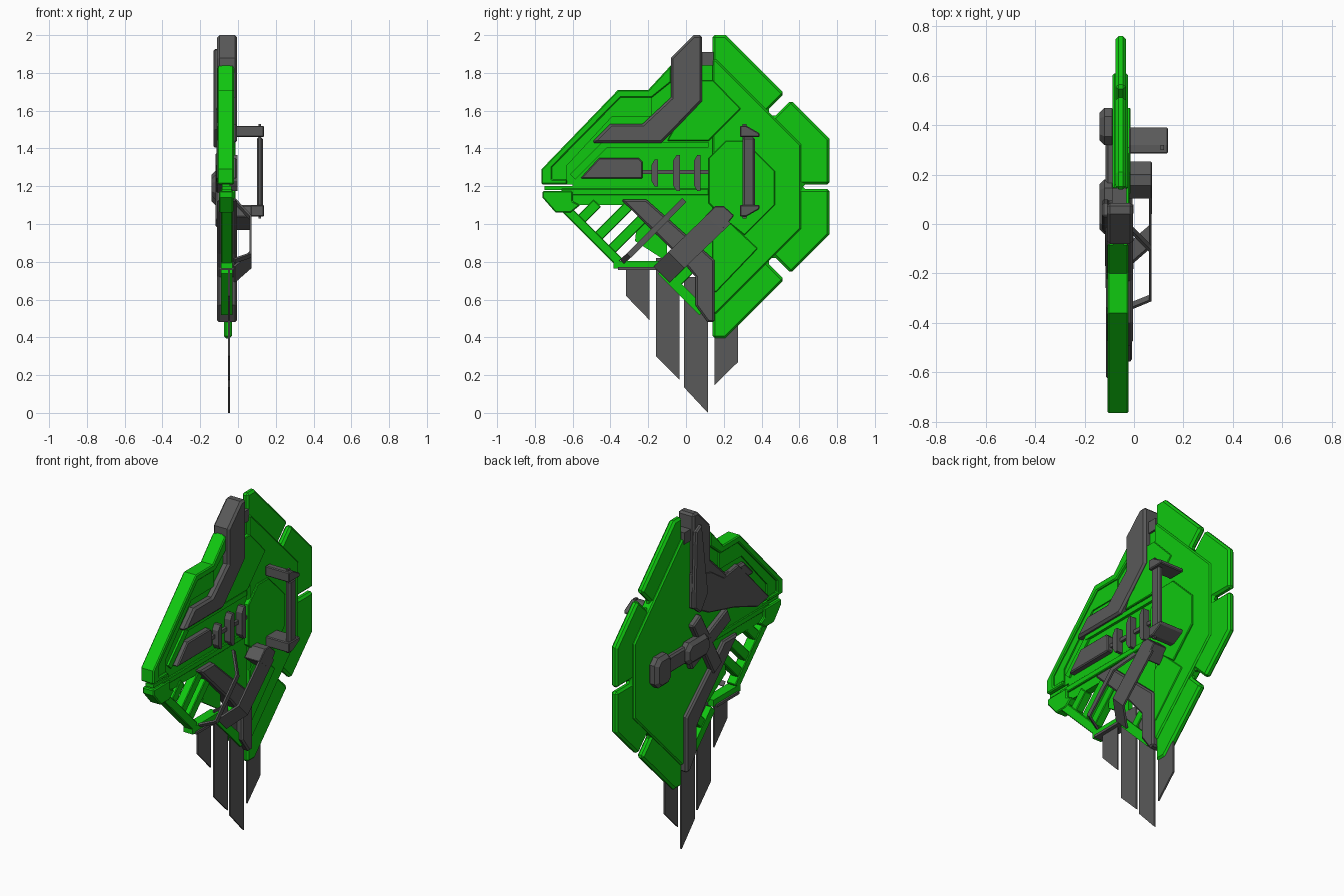
import bpy, bmesh, math
from mathutils import Vector


def material(name, col):
    m = bpy.data.materials.new(name)
    m.diffuse_color = (*col, 1)
    return m


GREEN = material("green", (0.005, 0.58, 0.005))
GREY = material("dark_grey", (0.1, 0.1, 0.1))


def finish(name, bm, mat, bevel=0):
    bmesh.ops.recalc_face_normals(bm, faces=bm.faces)
    me = bpy.data.meshes.new(name)
    bm.to_mesh(me)
    bm.free()
    me.materials.append(mat)
    ob = bpy.data.objects.new(name, me)
    bpy.context.collection.objects.link(ob)
    if bevel:
        b = ob.modifiers.new("chamfer", 'BEVEL')
        b.width, b.segments = bevel, 1
        b.limit_method, b.angle_limit = 'ANGLE', math.radians(60)
    return ob


def plate(name, pts, x0, x1, mat, bevel=0):
    """Profile in (y, z) extruded from x0 to x1."""
    bm = bmesh.new()
    f = bm.faces.new([bm.verts.new((x0, y, z)) for y, z in pts])
    r = bmesh.ops.extrude_face_region(bm, geom=[f])
    vs = [v for v in r['geom'] if isinstance(v, bmesh.types.BMVert)]
    bmesh.ops.translate(bm, verts=vs, vec=(x1 - x0, 0, 0))
    return finish(name, bm, mat, bevel)


def rect(y0, z0, y1, z1):
    return [(y0, z0), (y1, z0), (y1, z1), (y0, z1)]


def bar(name, p, q, w, x0, x1, mat, bevel=0):
    """Straight bar of width w between two (y, z) points."""
    p, q = Vector(p), Vector(q)
    d = (q - p).normalized() * w / 2
    n = Vector((-d.y, d.x))
    return plate(name, [p + n, p - n, q - n, q + n], x0, x1, mat, bevel)


def strap(name, pts, side, w, t, mat):
    """Folded strip along 3D points, w wide along side, thickened by t."""
    s = Vector(side).normalized() * w / 2
    bm = bmesh.new()
    rows = [(bm.verts.new(Vector(p) - s), bm.verts.new(Vector(p) + s)) for p in pts]
    for a, b in zip(rows, rows[1:]):
        bm.faces.new((a[0], a[1], b[1], b[0]))
    ob = finish(name, bm, mat)
    m = ob.modifiers.new("thick", 'SOLIDIFY')
    m.thickness, m.offset = t, 0
    return ob


def mirror_z(half, zc):
    """Close an upper half profile with its reflection about z = zc."""
    return half + [(y, 2 * zc - z) for y, z in reversed(half)]


# Outer shell with three notches, and stepped plates on it
plate("outer_shell", [(.14, 2), (.21, 2), (.52, 1.69), (.43, 1.6), (.465, 1.565), (.555, 1.655),
      (.76, 1.45), (.76, 1.21), (.62, 1.21), (.62, 1.185), (.76, 1.185), (.76, .945), (.555, .74),
      (.465, .83), (.43, .795), (.52, .705), (.21, .395), (.14, .395)], -.075, -.033, GREEN, .013)
plate("middle_plate", mirror_z([(.14, 1.87), (.16, 1.87), (.61, 1.42)], 1.198), -.087, -.024, GREEN, .008)
plate("octagon_boss", [(.12, 1.11), (.12, 1.35), (.21, 1.44), (.31, 1.44), (.47, 1.28), (.47, 1.1),
      (.31, .94), (.21, 1.02)], -.05, -.014, GREEN, .004)
plate("upper_panel", [(.08, 1.76), (.145, 1.76), (.29, 1.61), (.12, 1.44), (-.1, 1.44)],
      -.05, -.019, GREEN, .004)
plate("lower_panel", [(.14, .64), (.16, .64), (.38, .87), (.22, 1.02), (.14, .95)],
      -.05, -.019, GREEN, .004)

# Front wing panel with raised rim
plate("wing_panel", [(.15, 1.84), (-.08, 1.84), (-.2, 1.71), (-.36, 1.71), (-.76, 1.29), (-.76, 1.21),
      (-.6, 1.21), (-.6, 1.17), (-.73, 1.17), (-.7, 1.1), (-.27, 1.1), (0, .83), (.15, .68)],
      -.085, -.042, GREEN)
plate("wing_rim", [(-.08, 1.84), (-.2, 1.71), (-.36, 1.71), (-.765, 1.29), (-.765, 1.21), (-.63, 1.21),
      (-.63, 1.235), (-.71, 1.235), (-.71, 1.3), (-.345, 1.67), (-.18, 1.67), (-.08, 1.75)],
      -.108, -.022, GREEN, .006)
plate("wing_inner_step", [(-.345, 1.67), (-.18, 1.67), (-.18, 1.57), (-.39, 1.57), (-.63, 1.31),
      (-.63, 1.235), (-.71, 1.235), (-.71, 1.3)], -.095, -.034, GREEN)
bar("wing_crease", (-.6, 1.25), (-.42, 1.43), .04, -.06, -.03, GREEN)
bar("wing_ledge", (-.44, 1.42), (.12, 1.42), .03, -.06, -.026, GREEN)
bar("lower_ledge", (-.66, 1.17), (.12, 1.17), .035, -.09, -.03, GREEN, .004)
bar("nose_bar", (-.75, 1.19), (-.6, 1.19), .02, -.085, -.035, GREEN)
plate("nose_block", [(-.76, 1.175), (-.6, 1.175), (-.6, 1.12), (-.56, 1.1), (-.61, 1.06), (-.69, 1.06),
      (-.76, 1.14)], -.1, -.025, GREEN, .006)

# Open lattice below the wing
bar("lattice_rail", (-.645, 1.09), (-.355, .80), .05, -.09, -.03, GREEN, .004)
bar("lattice_foot", (-.385, .785), (-.13, .785), .04, -.09, -.03, GREEN)
bar("lattice_edge", (-.36, .765), (-.15, .765), .015, -.1, -.02, GREY)
bar("lattice_tail", (-.13, .755), (.09, .535), .05, -.09, -.03, GREEN)
for i, (p, q) in enumerate([((-.57, 1.01), (-.47, 1.11)), ((-.48, .92), (-.3, 1.10)),
                            ((-.41, .85), (-.23, 1.03)), ((-.06, .68), (.04, .78))]):
    bar(f"lattice_bar_{i}", p, q, .055, -.085, -.035, GREEN, .004)
plate("lattice_web", [(-.27, .91), (-.1, .8), (-.1, .94), (-.25, 1.08)], -.075, -.045, GREEN)

# Through-going grey struts
plate("upper_strut", [(.055, 2), (.085, 2), (.085, 1.65), (-.03, 1.53), (-.13, 1.43), (-.5, 1.43),
      (-.4, 1.53), (-.23, 1.53), (-.08, 1.67), (-.08, 1.88), (.04, 2)], -.11, -.004, GREY, .012)
plate("strut_link", rect(.08, 1.84, .145, 1.91), -.09, -.03, GREY)
plate("lower_strut", [(-.345, 1.13), (-.21, 1.13), (.15, .81), (.15, .48), (.115, .48), (.05, .57),
      (.05, .72), (-.05, .84)], -.11, -.006, GREY, .01)

# Central slot: fin, rail and ribs
plate("mid_fin", [(-.56, 1.24), (-.46, 1.35), (-.25, 1.35), (-.23, 1.33), (-.23, 1.24)],
      -.06, -.008, GREY, .006)
bar("slot_rail", (-.24, 1.275), (.12, 1.275), .022, -.05, -.025, GREY)
for i, (y, h) in enumerate([(-.165, .072), (-.05, .095), (.06, .095)]):
    z = 1.27
    plate(f"slot_rib_{i}", [(y - .018, z - h + .03), (y, z - h), (y + .018, z - h), (y + .018, z + h),
          (y, z + h), (y - .018, z + h - .03)], -.05, -.002, GREY)

# Grip handle with two brackets
for i, z in enumerate((1.485, 1.075)):
    s = 1 if i == 0 else -1
    plate(f"grip_bracket_{i}", [(.285, z - .025 * s), (.285, z + .035 * s), (.32, z + .035 * s),
          (.39, z - .005 * s), (.39, z - .025 * s)], -.02, .138, GREY, .005)
plate("grip_bar", rect(.3, 1.09, .365, 1.46), .1, .132, GREY, .01)
plate("grip_pin", rect(.3, 1.03, .32, 1.53), .108, .122, GREY)

# Raised strap and slim rod in front of the lower struts
strap("arm_strap", [(.066, .195, 1.045), (.066, -.05, .81), (-.02, -.125, .735)],
      (0, -1, 1), .12, .012, GREY)
plate("strap_block", [(.1, 1.04), (.155, 1.095), (.2, 1.095), (.255, 1.045), (.19, .965)],
      -.03, .072, GREY, .004)
strap("arm_rod", [(-.02, -.335, .805), (.066, -.3, .835), (.066, -.1, 1.035), (-.02, -.012, 1.125)],
      (0, -1, 1), .03, .012, GREY)

# Rear side: wing cover, crossing hub and blocks
plate("rear_wing_cover", [(-.08, 1.6), (-.2, 1.52), (-.34, 1.54), (-.63, 1.24), (-.52, 1.22),
      (-.3, 1.3), (-.06, 1.36), (.09, 1.44), (.09, 1.65)], -.113, -.07, GREY, .006)
plate("rear_spine", [(.03, 1.93), (.085, 1.9), (.1, 1.45), (.04, 1.4), (-.03, 1.5)], -.13, -.1, GREY, .008)
bar("rear_cross_a", (.06, 1.36), (-.14, 1.0), .09, -.118, -.07, GREY, .008)
bar("rear_cross_b", (-.25, 1.28), (.12, 1.12), .09, -.116, -.07, GREY, .008)


def rear_block(name, y0, y1, z0, z1):
    c = .035
    plate(name, [(y0 + c, z0), (y1 - c, z0), (y1, z0 + c), (y1, z1 - c), (y1 - c, z1), (y0 + c, z1),
          (y0, z1 - c), (y0, z0 + c)], -.14, -.07, GREY, .02)


rear_block("rear_hub_block", -.04, .18, 1.13, 1.26)
rear_block("rear_end_block", .32, .47, 1.1, 1.28)
bar("rear_block_link", (.15, 1.19), (.35, 1.19), .1, -.115, -.07, GREY, .01)

# Hanging feather blades
for i, (y, top, za, zb) in enumerate([(-.318, .78, .62, .49), (-.16, .82, .3, .175),
                                     (-.01, .72, .135, 0), (.15, .62, .145, .27)]):
    plate(f"feather_{i}", [(y, top), (y + .126, top), (y + .126, zb), (y, za)], -.053, -.043, GREY)
